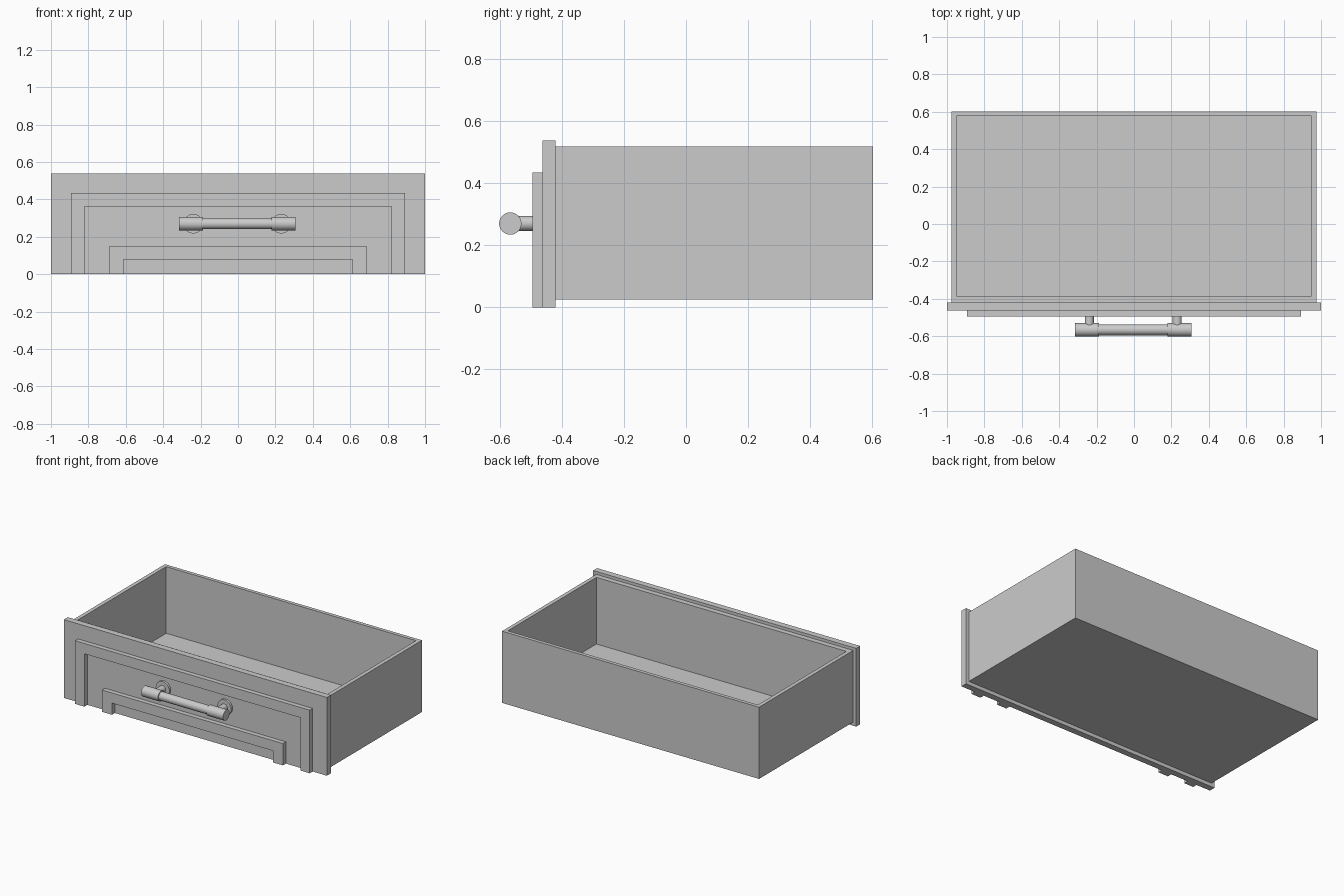
import bpy, bmesh
from math import pi

if "Cube" in bpy.data.objects:
    bpy.data.objects.remove(bpy.data.objects["Cube"])


def prism(name, outline, axis, start, end):
    """Extrude a 2D outline along y (outline in xz) or z (outline in xy)."""
    bm = bmesh.new()
    pts = [(u, start, v) if axis == 'Y' else (u, v, start) for u, v in outline]
    face = bm.faces.new([bm.verts.new(p) for p in pts])
    ext = bmesh.ops.extrude_face_region(bm, geom=[face])
    move = (0, end - start, 0) if axis == 'Y' else (0, 0, end - start)
    bmesh.ops.translate(bm, vec=move,
                        verts=[g for g in ext['geom'] if isinstance(g, bmesh.types.BMVert)])
    bmesh.ops.recalc_face_normals(bm, faces=bm.faces)
    mesh = bpy.data.meshes.new(name)
    bm.to_mesh(mesh)
    bm.free()
    ob = bpy.data.objects.new(name, mesh)
    bpy.context.collection.objects.link(ob)
    return ob


def rect(x0, x1, y0, y1):
    return [(x0, y0), (x1, y0), (x1, y1), (x0, y1)]


def arch(outer_x, outer_z, inner_x, inner_z):
    return [(-outer_x, 0), (-outer_x, outer_z), (outer_x, outer_z), (outer_x, 0),
            (inner_x, 0), (inner_x, inner_z), (-inner_x, inner_z), (-inner_x, 0)]


def rod(name, radius, axis, start, end, a, b):
    """Cylinder along x (a, b = y, z) or along y (a, b = x, z)."""
    mid = (start + end) / 2
    loc = (mid, a, b) if axis == 'X' else (a, mid, b)
    rot = (0, pi / 2, 0) if axis == 'X' else (pi / 2, 0, 0)
    bpy.ops.mesh.primitive_cylinder_add(vertices=32, radius=radius, depth=end - start,
                                        location=loc, rotation=rot)
    bpy.context.object.name = name
    bpy.ops.object.shade_smooth_by_angle()


# Open drawer box: solid block with the top inset and pushed down
box = prism("drawer_box", rect(-0.977, 0.977, -0.42, 0.602), 'Z', 0.025, 0.518)
bm = bmesh.new()
bm.from_mesh(box.data)
top = max(bm.faces, key=lambda f: f.calc_center_median().z)
inner = bmesh.ops.extrude_face_region(bm, geom=[top])
bm.faces.remove(top) if top.is_valid else None
rim = [g for g in inner['geom'] if isinstance(g, bmesh.types.BMVert)]
for v in rim:
    v.co.x = 0.95 if v.co.x > 0 else -0.95
    v.co.y = 0.577 if v.co.y > 0 else -0.384
floor = [g for g in inner['geom'] if isinstance(g, bmesh.types.BMFace)]
down = bmesh.ops.extrude_face_region(bm, geom=floor)
for f in floor:
    if f.is_valid:
        bm.faces.remove(f)
for g in down['geom']:
    if isinstance(g, bmesh.types.BMVert):
        g.co.z = 0.06
bmesh.ops.recalc_face_normals(bm, faces=bm.faces)
bm.to_mesh(box.data)
bm.free()

# Front panel with two raised arch mouldings
prism("front_panel", rect(-1, 1, 0, 0.538), 'Y', -0.463, -0.42)
prism("outer_moulding", arch(0.892, 0.434, 0.821, 0.363), 'Y', -0.495, -0.463)
prism("inner_moulding", arch(0.688, 0.15, 0.612, 0.08), 'Y', -0.495, -0.463)

# Bar handle: thin grip, thick ends, posts and mounting discs
CX, HY, HZ = -0.004, -0.566, 0.27
rod("handle_grip", 0.029, 'X', CX - 0.2, CX + 0.2, HY, HZ)
for side, s in (("left", -1), ("right", 1)):
    x0, x1 = sorted((CX + s * 0.183, CX + s * 0.311))
    rod("handle_end_" + side, 0.036, 'X', x0, x1, HY, HZ)
    rod("handle_post_" + side, 0.024, 'Y', HY, -0.463, CX + s * 0.235, HZ)
    rod("handle_disc_" + side, 0.052, 'Y', -0.478, -0.463, CX + s * 0.235, HZ)
